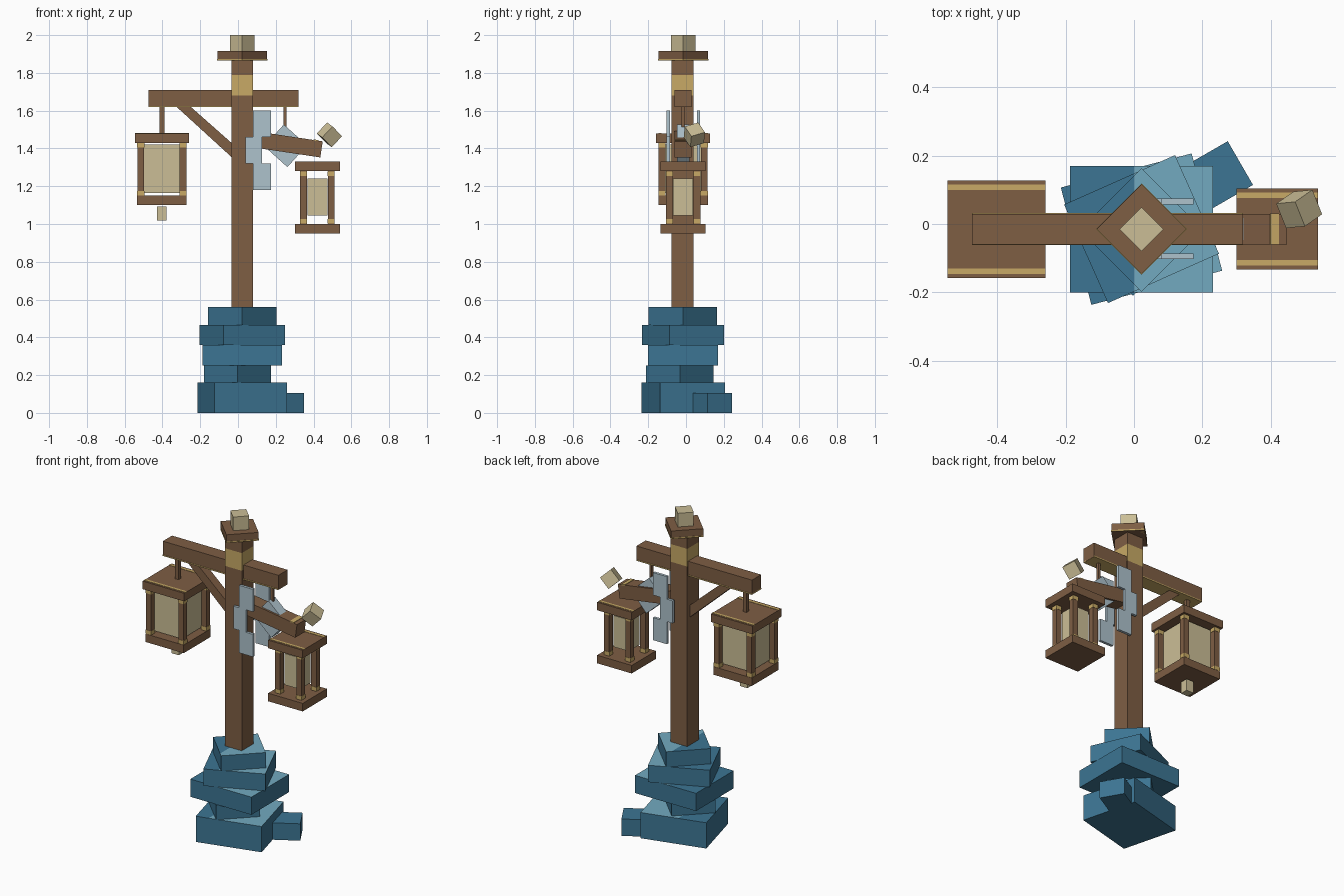
import bpy, bmesh
from math import radians, cos, sin
from mathutils import Matrix, Vector, Euler

cube = bpy.data.objects.get("Cube")
if cube:
    bpy.data.objects.remove(cube, do_unlink=True)


def material(name, rgb):
    lin = [((c / 255 + 0.055) / 1.055) ** 2.4 for c in rgb] + [1.0]
    m = bpy.data.materials.new(name)
    m.use_nodes = True
    m.diffuse_color = lin
    m.node_tree.nodes["Principled BSDF"].inputs["Base Color"].default_value = lin
    return m


WOOD = material("brown wood", (126, 94, 68))
GOLD = material("gold trim", (200, 170, 102))
CREAM = material("cream glow", (203, 190, 150))
STEEL = material("pale steel", (174, 194, 204))
STONE = material("blue stone", (60, 117, 147))
STONE_TOP = material("light blue stone", (114, 170, 192))

CX, CY = 0.022, -0.015   # axis of the post


def finish(name, bm, *mats):
    bmesh.ops.recalc_face_normals(bm, faces=bm.faces)
    me = bpy.data.meshes.new(name)
    bm.to_mesh(me)
    bm.free()
    for m in mats:
        me.materials.append(m)
    ob = bpy.data.objects.new(name, me)
    bpy.context.scene.collection.objects.link(ob)
    return ob


def box_mesh(centre, size, rot=(0, 0, 0)):
    bm = bmesh.new()
    turn = Euler([radians(a) for a in rot]).to_matrix().to_4x4()
    bmesh.ops.create_cube(bm, size=1, matrix=Matrix.Translation(centre) @ turn
                          @ Matrix.Diagonal((*size, 1)))
    return bm


def box(name, centre, size, mat, rot=(0, 0, 0)):
    return finish(name, box_mesh(centre, size, rot), mat)


def span(name, x, y, z, mat):
    pairs = (x, y, z)
    return box(name, [sum(p) / 2 for p in pairs], [p[1] - p[0] for p in pairs], mat)


def slab(name, outline, y, mat):
    """Extrude an (x, z) outline between two depths."""
    bm = bmesh.new()
    face = bm.faces.new([bm.verts.new((px, y[0], pz)) for px, pz in outline])
    out = bmesh.ops.extrude_face_region(bm, geom=[face])
    moved = [v for v in out["geom"] if isinstance(v, bmesh.types.BMVert)]
    bmesh.ops.translate(bm, verts=moved, vec=(0, y[1] - y[0], 0))
    return finish(name, bm, mat)


def stone(name, cx, cy, sx, sy, z, angle, split):
    """Stone block whose top is light on the side beyond x = split."""
    bm = box_mesh((cx, cy, sum(z) / 2), (sx, sy, z[1] - z[0]), (0, 0, angle))
    bmesh.ops.bisect_plane(bm, geom=bm.verts[:] + bm.edges[:] + bm.faces[:],
                           plane_co=(split, 0, 0), plane_no=(1, 0, 0))
    bm.normal_update()
    for f in bm.faces:
        f.material_index = int(f.normal.z > 0.9 and f.calc_center_median().x > split)
    return finish(name, bm, STONE, STONE_TOP)


# Stacked stone footing
stone("base_stone", CX, CY, 0.396, 0.355, (0, 0.16), 14.6, -0.05)
stone("side_stone", 0.238, 0.136, 0.17, 0.148, (0, 0.105), 30, 0.2 + 0.2)
stone("second_stone", -0.003, -0.033, 0.251, 0.251, (0.16, 0.25), 45, 0)
stone("third_stone", CX, CY, 0.42, 0.37, (0.25, 0.36), 0, 0)
stone("fourth_stone", CX, CY, 0.356, 0.316, (0.36, 0.465), 24, 0)
stone("top_stone", CX, CY - 0.002, 0.256, 0.256, (0.465, 0.56), 45, 0)

# Post with gold band, cap and finial
bm = box_mesh((CX, CY - 0.004, 1.03), (0.115, 0.115, 1.67))
for cut in (1.68, 1.79):
    bmesh.ops.bisect_plane(bm, geom=bm.verts[:] + bm.edges[:] + bm.faces[:],
                           plane_co=(0, 0, cut), plane_no=(0, 0, 1))
for f in bm.faces:
    f.material_index = int(1.68 < f.calc_center_median().z < 1.79)
finish("post", bm, WOOD, GOLD)
box("post_cap", (CX, CY, 1.89), (0.185, 0.185, 0.05), WOOD, (0, 0, 45))
box("post_cap_trim", (CX, CY, 1.869), (0.189, 0.189, 0.008), GOLD, (0, 0, 45))
box("finial", (CX, CY, 1.957), (0.091, 0.091, 0.086), CREAM, (0, 0, 45))

# Crossbeam, trim and diagonal brace
span("crossbeam", (-0.475, 0.32), (-0.06, 0.03), (1.62, 1.71), WOOD)
span("crossbeam_trim", (-0.475, 0.32), (-0.062, 0.032), (1.619, 1.626), GOLD)
slab("brace", [(-0.325, 1.62), (-0.25, 1.62), (-0.035, 1.43), (-0.035, 1.355)],
     (-0.043, 0.013), WOOD)

# Broken lower arm, tilted downward
tilt = radians(8.5)
along = Vector((cos(tilt), 0, -sin(tilt)))
up = Vector((sin(tilt), 0, cos(tilt)))
arm_end = Vector((0.442, CY, 1.395))
box("tilted_arm", arm_end - along * 0.19, (0.38, 0.09, 0.086), WOOD, (0, 8.5, 0))
box("tilted_arm_trim", arm_end - along * 0.037 + up * 0.043,
    (0.026, 0.091, 0.006), GOLD, (0, 8.5, 0))
box("arm_end_block", (0.484, 0.044, 1.472), (0.08, 0.08, 0.08), CREAM, (20, 40, 35))
box("arm_clamp", (0.252, CY, 1.414), (0.165, 0.065, 0.155), STEEL, (0, 42, 0))
span("arm_rod", (0.241, 0.257), (CY - 0.008, CY + 0.008), (1.48, 1.62), WOOD)

# Stepped steel plates on both sides of the post
steps = [(0.08, 1.6), (0.175, 1.6), (0.175, 1.46), (0.127, 1.46), (0.127, 1.32),
         (0.175, 1.32), (0.175, 1.18), (0.08, 1.18), (0.08, 1.32), (0.04, 1.32),
         (0.04, 1.46), (0.08, 1.46)]
slab("front_plate", steps, (-0.103, -0.086), STEEL)
slab("back_plate", steps, (0.057, 0.074), STEEL)


def lantern(side, cx, z0, lid, floor, post_at, glass, glass_z):
    """Lid, floor, four collared corner posts and a glowing core."""
    z1 = z0 + 0.38
    box(side + "_lantern_lid", (cx, CY, z1 - 0.025), (lid, lid, 0.05), WOOD)
    box(side + "_lantern_floor", (cx, CY, z0 + 0.025), (floor, floor, 0.05), WOOD)
    box(side + "_lantern_glass", (cx, CY, z0 + sum(glass_z) / 2),
        (glass, glass, glass_z[1] - glass_z[0]), CREAM)
    for sy in (-1, 1):
        row = "front" if sy < 0 else "back"
        box(f"{side}_lantern_{row}_lid_trim", (cx, CY + sy * (lid / 2 - 0.02), z1),
            (lid, 0.016, 0.004), GOLD)
        for sx in (-1, 1):
            x, y = cx + sx * post_at, CY + sy * post_at
            label = f"{side}_lantern_{row}_{'left' if sx > 0 else 'right'}"
            box(label + "_post", (x, y, z0 + 0.19), (0.035, 0.035, 0.29), WOOD)
            for end, z in (("lower", z0 + 0.064), ("upper", z1 - 0.064)):
                box(f"{label}_{end}_collar", (x, y, z), (0.038, 0.038, 0.024), GOLD)


lantern("right", -0.403, 1.10, 0.286, 0.262, 0.112, 0.19, (0.065, 0.32))
lantern("left", 0.42, 0.95, 0.238, 0.238, 0.073, 0.106, (0.095, 0.29))

# Right lantern hanger and lower drop
span("right_lantern_rod", (-0.415, -0.39), (CY - 0.0125, CY + 0.0125), (1.47, 1.63), WOOD)
span("right_lantern_drop", (-0.429, -0.379), (CY - 0.025, CY + 0.025), (1.018, 1.092), CREAM)
